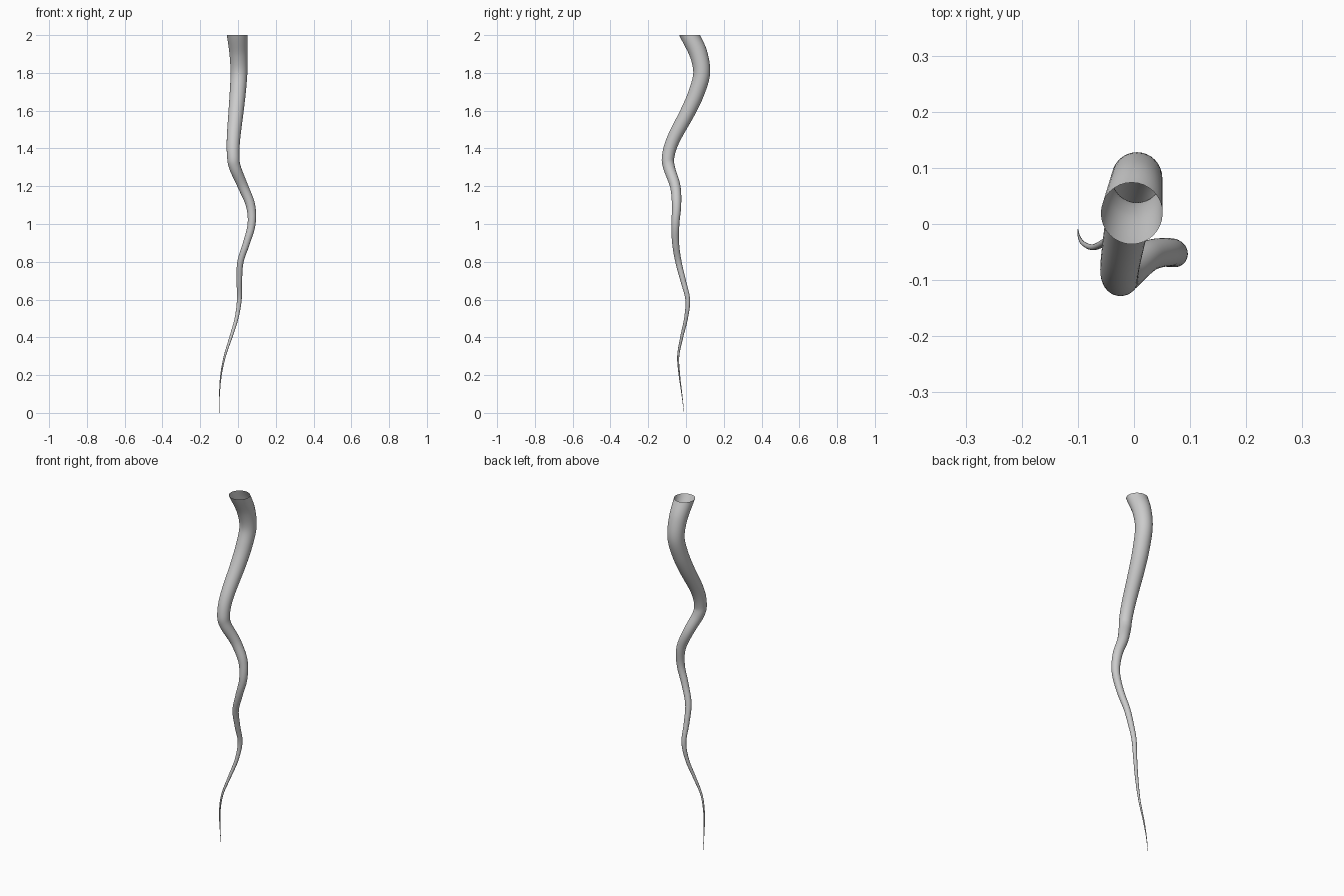
import bpy, bmesh, math
from mathutils import Vector, Quaternion

if "Cube" in bpy.data.objects:
    bpy.data.objects.remove(bpy.data.objects["Cube"])

# Centre line from tip to base: z, x, y, radius
PATH = [
    (0.0, -0.1, -0.01, 0.0008), (0.1, -0.098, -0.022, 0.0022),
    (0.2, -0.09, -0.035, 0.004), (0.3, -0.07, -0.041, 0.0055),
    (0.4, -0.038, -0.023, 0.008), (0.5, -0.008, 0.0, 0.01),
    (0.6, 0.007, 0.009, 0.0125), (0.7, 0.007, -0.015, 0.0145),
    (0.8, 0.013, -0.04, 0.0165), (0.9, 0.045, -0.055, 0.0185),
    (1.0, 0.072, -0.056, 0.021), (1.1, 0.066, -0.05, 0.0245),
    (1.2, 0.026, -0.057, 0.0275), (1.3, -0.016, -0.09, 0.031),
    (1.36, -0.025, -0.094, 0.033), (1.45, -0.024, -0.066, 0.0355),
    (1.6, -0.01, 0.013, 0.04), (1.7, -0.001, 0.057, 0.0425),
    (1.8, 0.005, 0.083, 0.0445), (1.9, 0.003, 0.066, 0.048),
    (2.0, -0.004, 0.019, 0.055)]
SIDES, STEPS = 32, 8


def spline(points, steps):
    """Smooth samples through the points (Catmull-Rom)."""
    p = [Vector((x, y, z, r)) for z, x, y, r in points]
    p = [2 * p[0] - p[1]] + p + [2 * p[-1] - p[-2]]
    out = []
    for i in range(1, len(p) - 2):
        a, b, c, d = p[i - 1:i + 3]
        for k in range(steps):
            t = k / steps
            out.append(0.5 * (2 * b + (c - a) * t + (2 * a - 5 * b + 4 * c - d) * t**2
                              + (3 * b - a - 3 * c + d) * t**3))
    return out + [p[-2]]


samples = spline(PATH, STEPS)
bm = bmesh.new()
rings = []
for i, s in enumerate(samples):
    ahead, behind = samples[min(i + 1, len(samples) - 1)], samples[max(i - 1, 0)]
    tangent = (ahead - behind).xyz.normalized()
    tilt = Vector((0, 0, 1)).rotation_difference(tangent)
    # Level the rings out towards the open flat base and the tip
    level = min(1, (2 - s.z) / 0.15, s.z / 0.05)
    tilt = Quaternion().slerp(tilt, max(0, level))
    ring = []
    for k in range(SIDES):
        a = 2 * math.pi * k / SIDES
        ring.append(bm.verts.new(s.xyz + tilt @ Vector((s.w * math.cos(a), s.w * math.sin(a), 0))))
    rings.append(ring)

# Skin of the tentacle, open at the top, closed at the tip
for lo, hi in zip(rings, rings[1:]):
    for k in range(SIDES):
        n = (k + 1) % SIDES
        bm.faces.new((lo[k], lo[n], hi[n], hi[k])).smooth = True
bm.faces.new(rings[0][::-1])

mesh = bpy.data.meshes.new("tentacle")
bm.to_mesh(mesh)
bm.free()
bpy.context.collection.objects.link(bpy.data.objects.new("tentacle", mesh))
